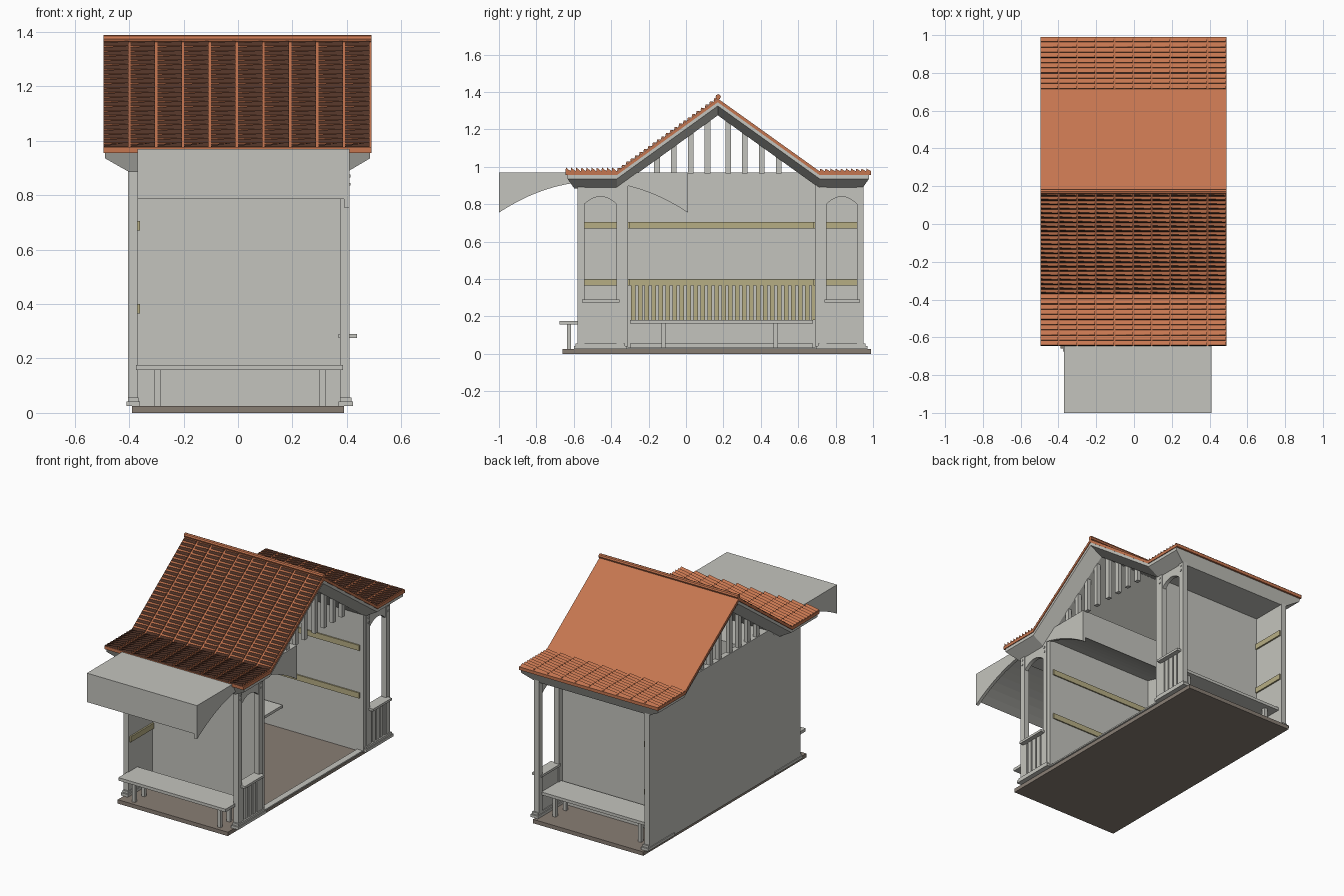
import bpy, bmesh, math

if "Cube" in bpy.data.objects:
    bpy.data.objects.remove(bpy.data.objects["Cube"])


def material(name, rgb):
    m = bpy.data.materials.new(name)
    m.use_nodes = True
    m.diffuse_color = (*rgb, 1)
    m.node_tree.nodes["Principled BSDF"].inputs["Base Color"].default_value = (*rgb, 1)
    return m


GREY = material("pale grey paint", (0.55, 0.55, 0.51))
CLAY = material("terracotta", (0.56, 0.18, 0.08))
SHADE = material("dark tile edge", (0.08, 0.033, 0.02))
STONE = material("brown stone", (0.25, 0.21, 0.175))
CREAM = material("cream yellow", (0.47, 0.42, 0.23))


def add(name, verts, faces, mats, fix=True):
    mesh = bpy.data.meshes.new(name)
    mesh.from_pydata(verts, [], faces)
    for m in mats:
        mesh.materials.append(m)
    if fix:
        bm = bmesh.new()
        bm.from_mesh(mesh)
        bmesh.ops.recalc_face_normals(bm, faces=bm.faces)
        bm.to_mesh(mesh)
        bm.free()
    ob = bpy.data.objects.new(name, mesh)
    bpy.context.collection.objects.link(ob)
    return ob


def loft(name, rings, mat):
    """Join closed rings of equal size and cap both ends."""
    n = len(rings[0])
    verts = [p for ring in rings for p in ring]
    faces = [(k * n + i, k * n + (i + 1) % n, (k + 1) * n + (i + 1) % n, (k + 1) * n + i)
             for k in range(len(rings) - 1) for i in range(n)]
    faces += [tuple(range(n)), tuple(range(len(verts) - n, len(verts)))]
    return add(name, verts, faces, [mat])


def box(name, x, y, z, mat=GREY):
    return loft(name, [[(x[0], y[0], h), (x[1], y[0], h), (x[1], y[1], h), (x[0], y[1], h)]
                       for h in z], mat)


def arch(name, x, y, spring, crown, top, mat=GREY, n=20):
    """Flat-topped block with a curved underside, arching along y."""
    rings = []
    for i in range(n + 1):
        t = i / n
        yy = y[0] + (y[1] - y[0]) * t
        low = spring + (crown - spring) * (1 - (2 * t - 1) ** 2)
        rings.append([(x[0], yy, low), (x[1], yy, low), (x[1], yy, top), (x[0], yy, top)])
    return loft(name, rings, mat)


# Floor and threshold
box("floor", (-0.39, 0.39), (-0.66, 0.99), (0, 0.025), STONE)
box("threshold", (0.36, 0.4), (-0.31, 0.69), (0.025, 0.034))
box("wall_skirting", (-0.37, -0.35), (-0.3, 0.68), (0.025, 0.055))

# Solid walls
box("long_wall", (-0.405, -0.37), (-0.31, 0.69), (0.025, 0.97))
for tag, y in (("front", (-0.58, -0.31)), ("back", (0.69, 0.95))):
    box(tag + "_side_wall", (-0.405, -0.37), y, (0.025, 0.92))
box("front_cross_wall", (-0.37, 0.385), (-0.335, -0.31), (0.025, 0.97))
box("back_cross_wall", (-0.37, 0.385), (0.69, 0.715), (0.025, 0.97))

# Cream rails
for z in ((0.365, 0.4), (0.67, 0.705)):
    box("long_wall_rail", (-0.37, -0.36), (-0.31, 0.69), z, CREAM)
    box("front_side_rail", (-0.37, -0.36), (-0.57, -0.335), z, CREAM)
    box("back_side_rail", (-0.37, -0.36), (0.715, 0.94), z, CREAM)
    box("front_inner_rail", (-0.36, 0.38), (-0.31, -0.302), z, CREAM)
    box("back_inner_rail", (-0.36, 0.38), (0.682, 0.69), z, CREAM)
for i in range(27):
    y = -0.295 + i * 0.0372
    box("back_slat", (-0.37, -0.358), (y, y + 0.024), (0.18, 0.365), CREAM)

# Open window panels on the left side
for tag, y0, y1 in (("front", -0.58, -0.335), ("back", 0.715, 0.95)):
    sign = -1 if tag == "front" else 1
    outer, inner = (y0, y1) if sign < 0 else (y1, y0)
    post = 0.036
    box(tag + "_panel_post", (0.375, 0.41), (y0, y0 + post), (0.025, 0.91))
    box(tag + "_panel_post", (0.375, 0.41), (y1 - post, y1), (0.025, 0.91))
    box(tag + "_hall_post", (0.37, 0.405), sorted((inner, inner - sign * 0.026)), (0.025, 0.97))
    box(tag + "_lower_panel", (0.38, 0.4), (y0, y1), (0.025, 0.28))
    for i in range(5):
        y = y0 + 0.04 + i * (y1 - y0 - 0.08) / 4
        box(tag + "_batten", (0.4, 0.408), (y - 0.015, y + 0.015), (0.05, 0.275))
    box(tag + "_sill", (0.37, 0.438), (y0 + 0.025, y1 - 0.02), (0.275, 0.29))
    arch(tag + "_window_head", (0.38, 0.405), (y0 + post, y1 - post), 0.8, 0.84, 0.91)
    for x in ((0.37, 0.422), (-0.41, -0.36)):
        box(tag + "_foot", x, (y0 - 0.02, y1 + 0.02), (0.025, 0.042))
        box(tag + "_foot_step", (x[0] + 0.005, x[1] - 0.005), (y0 - 0.01, y1 + 0.01), (0.042, 0.056))
    for y in (y0 + 0.018, y1 - 0.018):
        for z in (0.84, 0.87):
            box(tag + "_bolt", (0.41, 0.414), (y - 0.005, y + 0.005), (z - 0.005, z + 0.005))

# Benches
for tag, y in (("front", (-0.675, -0.49)), ("back", (0.725, 0.92))):
    box(tag + "_bench_seat", (-0.375, 0.385), y, (0.157, 0.176))
    for x in (-0.295, 0.31):
        for yy in (y[0] + 0.05, y[1] - 0.04):
            box(tag + "_bench_leg", (x - 0.011, x + 0.011), (yy - 0.011, yy + 0.011), (0.025, 0.157))
box("hall_bench_seat", (-0.35, -0.16), (-0.3, 0.68), (0.163, 0.18))
for y in (-0.12, 0.48):
    for x in (-0.32, -0.19):
        box("hall_bench_leg", (x - 0.011, x + 0.011), (y - 0.011, y + 0.011), (0.025, 0.163))

# Projecting canopy with arched underside
arch("canopy", (-0.37, 0.39), (-1, 0.01), 0.785, 0.925, 0.97)
arch("canopy_side", (0.39, 0.41), (-1, 0.01), 0.755, 0.92, 0.97)

# Roof: tile sheet over a bevelled grey frame
PATH = [(-0.645, 0.975), (-0.37, 0.975), (0.17, 1.365), (0.715, 0.975), (0.99, 0.975)]
loft("tile_sheet", [[(-0.495, y, z), (0.49, y, z), (0.49, y, z - 0.02), (-0.495, y, z - 0.02)]
                    for y, z in PATH], CLAY)
rings = []
for k, (y, z) in enumerate(PATH):
    end = (k == 0) - (k == len(PATH) - 1)
    y += end * 0.012
    low = y + end * 0.035
    rings.append([(-0.488, y, z - 0.019), (0.485, y, z - 0.019), (0.485, y, z - 0.04),
                  (0.4, low, z - 0.09), (-0.4, low, z - 0.09), (-0.488, y, z - 0.04)])
loft("roof_frame", rings, GREY)
loft("ridge_cap", [[(x, 0.172 + 0.014 * math.cos(a * math.pi / 4),
                     1.374 + 0.014 * math.sin(a * math.pi / 4)) for a in range(8)]
                   for x in (-0.495, 0.49)], CLAY)


# Raised tile edges, each tapering along x with a dark leading face
def tiles(name, start, end, rows, height, lean):
    dy, dz = (end[0] - start[0]) / rows, (end[1] - start[1]) / rows
    length = math.hypot(dy, dz)
    ny, nz = -dz / length, dy / length
    verts, faces = [], []

    def point(x, s, h):
        return (x, start[0] + dy * s + ny * h, start[1] + dz * s + nz * h + 0.001)

    for r in range(rows):
        for c in range(10):
            x0 = -0.493 + c * 0.0985
            x1 = x0 + 0.09
            b = len(verts)
            verts += [point(x0, r, 0), point(x1, r, 0), point(x1, r + lean, height),
                      point(x0, r + lean, height * 0.25), point(x1, r + 1, 0), point(x0, r + 1, 0)]
            faces += [(b, b + 1, b + 2, b + 3), (b + 3, b + 2, b + 4, b + 5),
                      (b + 1, b + 4, b + 2), (b, b + 3, b + 5)]
    ob = add(name, verts, faces, [CLAY, SHADE], fix=False)
    for p in ob.data.polygons:
        p.material_index = 1 if p.index % 4 == 0 else 0


tiles("front_slope_tiles", PATH[1], PATH[2], 23, 0.011, 0.5)
tiles("front_eave_tiles", PATH[0], PATH[1], 10, 0.02, 0.12)
tiles("back_eave_tiles", PATH[3], PATH[4], 10, 0.014, 0.12)

# Gable slats at both ends of the ridge
for x in (-0.4, 0.375):
    for side in (-1, 1):
        for i in range(4):
            y = 0.17 + side * (0.055 + i * 0.09)
            top = 1.3 - 0.72 * abs(y - 0.17)
            box("gable_slat", (x, x + 0.025), (y - 0.015, y + 0.015), (0.965, top))
